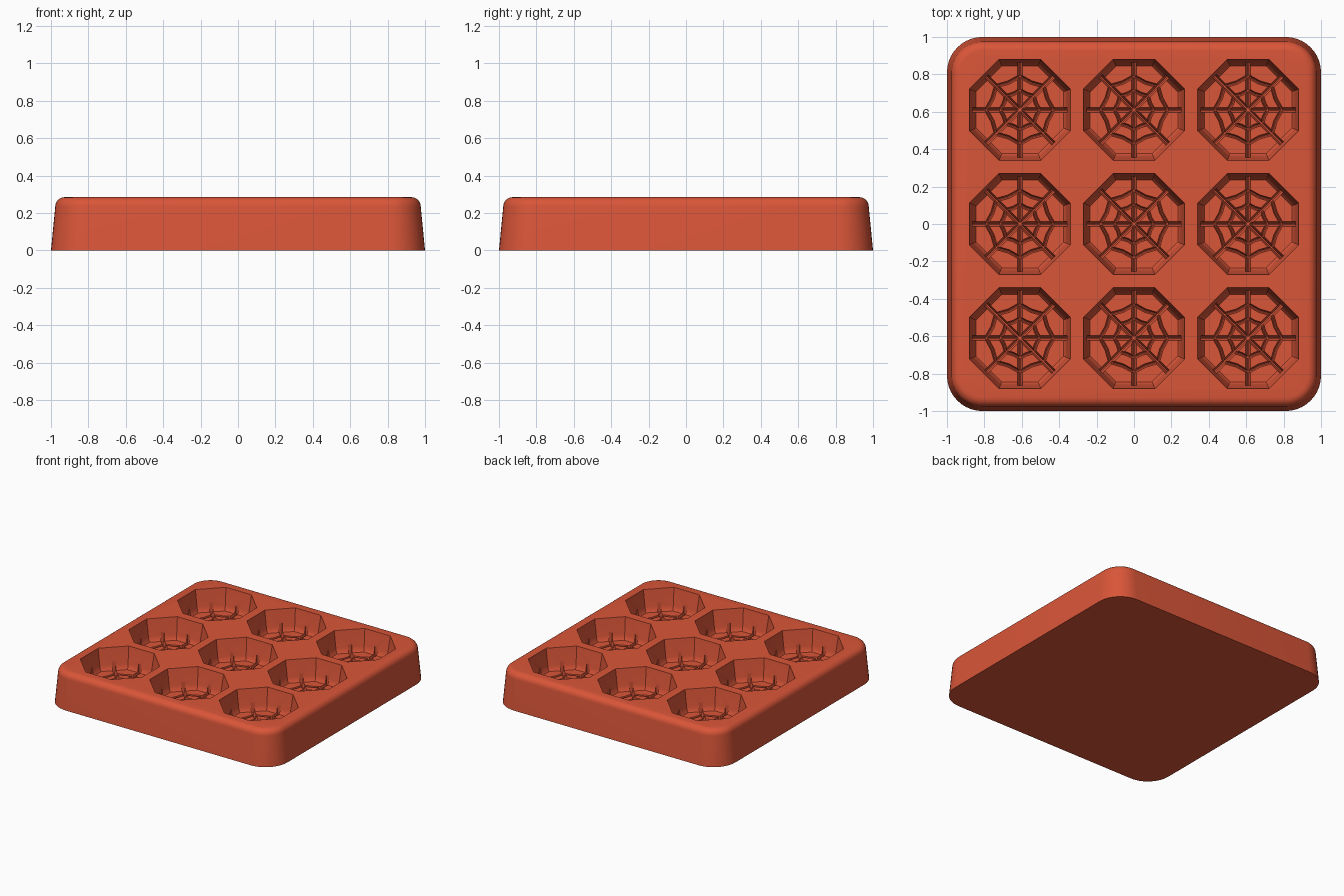
import bpy, bmesh
from math import sin, cos, pi, radians
from mathutils import Matrix

cube = bpy.data.objects.get("Cube")
if cube:
    bpy.data.objects.remove(cube, do_unlink=True)

HEIGHT = 0.285      # tray height
FLOOR = 0.115       # pocket floor
GROOVE = 0.08       # bottom of the web grooves
PITCH = 0.61        # spacing of the pockets

mat = bpy.data.materials.new("terracotta red")
mat.use_nodes = True
color = (0.70, 0.092, 0.04, 1)
mat.diffuse_color = color
mat.node_tree.nodes["Principled BSDF"].inputs["Base Color"].default_value = color


def loft(bm, loops, wrap=False):
    """Bridge closed loops of points; cap the ends, or wrap last to first."""
    rows = [[bm.verts.new(p) for p in loop] for loop in loops]
    n = len(rows[0])
    pairs = list(zip(rows, rows[1:]))
    if wrap:
        pairs.append((rows[-1], rows[0]))
    faces = [bm.faces.new((a[i], a[(i + 1) % n], b[(i + 1) % n], b[i]))
             for a, b in pairs for i in range(n)]
    if not wrap:
        faces += [bm.faces.new(rows[0]), bm.faces.new(rows[-1])]
    bmesh.ops.recalc_face_normals(bm, faces=faces)


def make_object(name, bm):
    mesh = bpy.data.meshes.new(name)
    bm.to_mesh(mesh)
    bm.free()
    obj = bpy.data.objects.new(name, mesh)
    mesh.materials.append(mat)
    bpy.context.collection.objects.link(obj)
    return obj


def rounded_square(half, z, radius, steps=10):
    pts = []
    c = half - radius
    for q, (sx, sy) in enumerate([(1, 1), (-1, 1), (-1, -1), (1, -1)]):
        for i in range(steps + 1):
            a = (q + i / steps) * pi / 2
            pts.append((sx * c + radius * cos(a), sy * c + radius * sin(a), z))
    return pts


def octagon(apothem, z):
    r = apothem / cos(pi / 8)
    return [(r * cos((i + 0.5) * pi / 4), r * sin((i + 0.5) * pi / 4), z)
            for i in range(8)]


def section(half_width, top):
    """Groove cross-section: straight sides above the floor, tapered below."""
    w = half_width
    return [(-w, top), (-w, FLOOR), (-w * 0.25, GROOVE),
            (w * 0.25, GROOVE), (w, FLOOR), (w, top)]


# Tray body: drafted sides and a rounded top edge
profile = [(1.0, 0), (0.977, 0.235)]
profile += [(0.927 + 0.05 * cos(a), 0.235 + 0.05 * sin(a))
            for a in (radians(d) for d in range(15, 91, 15))]
bm = bmesh.new()
loft(bm, [rounded_square(h, z, 0.19 - (1 - h)) for h, z in profile])
tray = make_object("mold_tray", bm)

# Pocket cutter: octagonal well with a softened foot
cell = bmesh.new()
well = [(0.273, HEIGHT + 0.02), (0.27, HEIGHT), (0.25, 0.155),
        (0.244, 0.13), (0.234, FLOOR)]
loft(cell, [octagon(a, z) for a, z in well])

# Web spokes: four bars through the centre, notching the wall foot
for k in range(4):
    start = len(cell.verts)
    profile = section(0.013, 0.17 + k * 0.003)
    loft(cell, [[(x, y, z) for y, z in profile] for x in (-0.255, 0.255)])
    cell.verts.ensure_lookup_table()
    bmesh.ops.rotate(cell, verts=cell.verts[start:],
                     matrix=Matrix.Rotation(k * pi / 4, 3, 'Z'))

# Web rings: sagging between the spokes
for radius, top in ((0.18, 0.147), (0.105, 0.151)):
    loops = []
    for i in range(16):
        a = i * pi / 8
        sag = 0.88 if i % 2 else 1
        loops.append([((radius + d) * sag * cos(a), (radius + d) * sag * sin(a), z)
                      for d, z in section(0.011, top)])
    loft(cell, loops, wrap=True)

cell_mesh = bpy.data.meshes.new("pocket_cell")
cell.to_mesh(cell_mesh)
cell.free()

# Repeat the pocket over a three by three grid
bm = bmesh.new()
for ix in (-1, 0, 1):
    for iy in (-1, 0, 1):
        start = len(bm.verts)
        bm.from_mesh(cell_mesh)
        bm.verts.ensure_lookup_table()
        bmesh.ops.translate(bm, verts=bm.verts[start:],
                            vec=(ix * PITCH, iy * PITCH, 0))
cutter = make_object("pocket_cutter", bm)
cutter.hide_render = True
bpy.data.meshes.remove(cell_mesh)

# Cut the pockets
cut = tray.modifiers.new("pockets", 'BOOLEAN')
cut.operation = 'DIFFERENCE'
cut.solver = 'EXACT'
cut.use_self = True
cut.object = cutter

bpy.ops.object.select_all(action='DESELECT')
tray.select_set(True)
bpy.context.view_layer.objects.active = tray
bpy.ops.object.modifier_apply(modifier=cut.name)
bpy.data.objects.remove(cutter, do_unlink=True)
bpy.ops.object.shade_smooth_by_angle(angle=radians(25))
